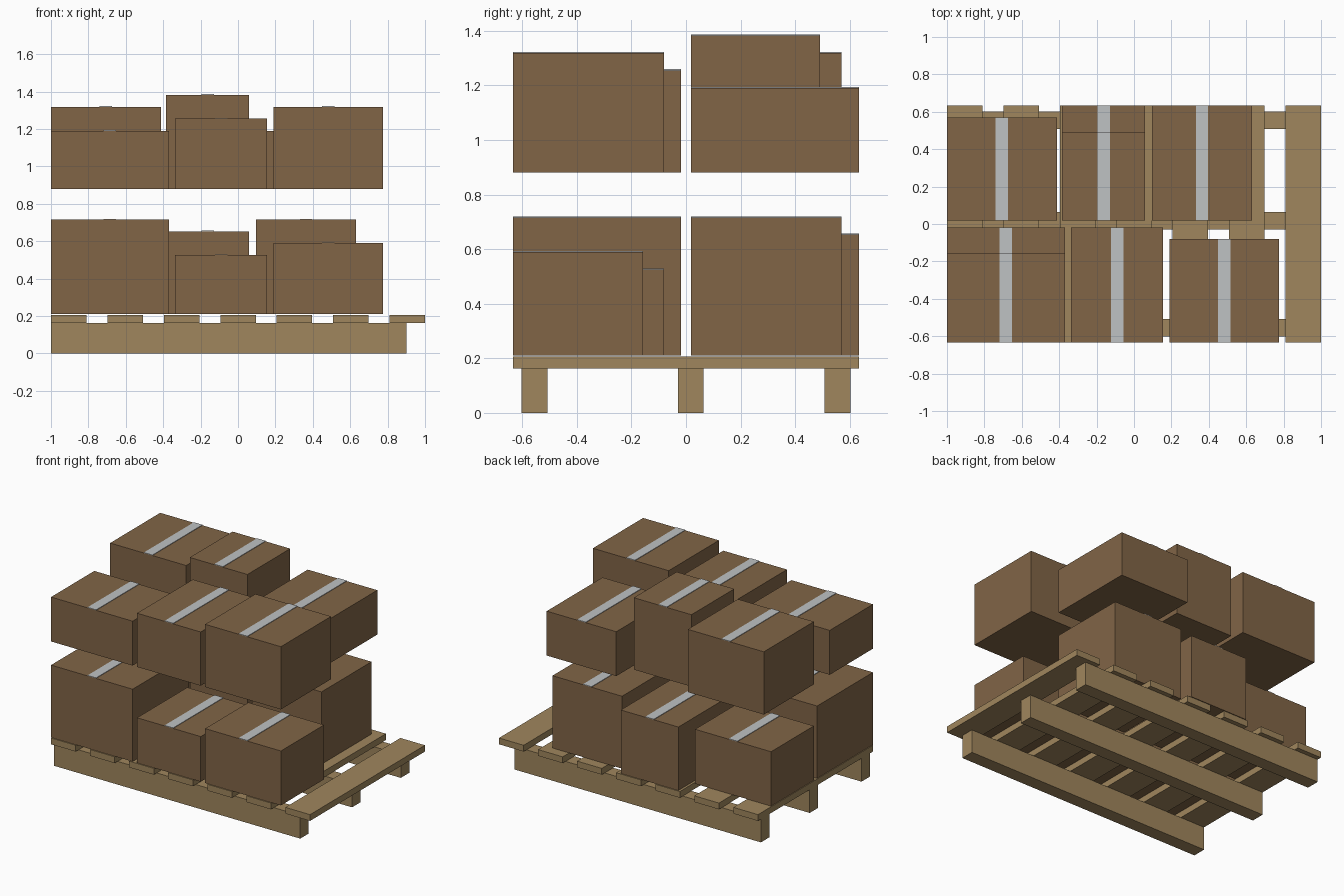
import bpy, bmesh

if "Cube" in bpy.data.objects:
    bpy.data.objects.remove(bpy.data.objects["Cube"])


def material(name, rgb):
    m = bpy.data.materials.new(name)
    m.diffuse_color = (*rgb, 1)
    m.use_nodes = True
    m.node_tree.nodes["Principled BSDF"].inputs["Base Color"].default_value = m.diffuse_color
    return m


CARDBOARD = material("cardboard brown", (0.22, 0.13, 0.062))
WOOD = material("pallet wood", (0.35, 0.24, 0.11))
TAPE = material("tape grey", (0.52, 0.54, 0.55))


def block(name, x, y, z, mat):
    """Axis-aligned block from (min, max) ranges."""
    bm = bmesh.new()
    bmesh.ops.create_cube(bm, size=1)
    for v in bm.verts:
        v.co = [r[0] if c < 0 else r[1] for c, r in zip(v.co, (x, y, z))]
    mesh = bpy.data.meshes.new(name)
    bm.to_mesh(mesh)
    bm.free()
    mesh.materials.append(mat)
    obj = bpy.data.objects.new(name, mesh)
    bpy.context.collection.objects.link(obj)
    return obj


# Pallet: three bearers and seven deck slats
for i, y in enumerate((-0.555, 0.017, 0.555)):
    block(f"pallet_bearer_{i + 1}", (-1, 0.902), (y - 0.047, y + 0.047), (0, 0.162), WOOD)
for i in range(7):
    x = -1 + i * 0.3017
    block(f"pallet_slat_{i + 1}", (x, x + 0.19), (-0.634, 0.634), (0.162, 0.206), WOOD)

# Column footprints: x range shared by both layers
LEFT_F, MID_F, RIGHT_F = (-1, -0.37), (-0.336, 0.156), (0.19, 0.775)
LEFT_B, MID_B, RIGHT_B = (-1, -0.413), (-0.385, 0.06), (0.095, 0.632)

# Cartons: name, x range, y range, bottom, top
F, B = -0.634, 0.018
LOW, HIGH = 0.21, 0.88
cartons = [
    ("lower_front_left", LEFT_F, (F, -0.018), LOW, 0.715),
    ("lower_front_middle", MID_F, (F, -0.08), LOW, 0.525),
    ("lower_front_right", RIGHT_F, (F, -0.157), LOW, 0.59),
    ("lower_back_left", LEFT_B, (B, 0.49), LOW, 0.59),
    ("lower_back_middle", MID_B, (B, 0.634), LOW, 0.653),
    ("lower_back_right", RIGHT_B, (B, 0.57), LOW, 0.715),
    ("upper_front_left", LEFT_F, (F, -0.157), HIGH, 1.19),
    ("upper_front_middle", MID_F, (F, -0.018), HIGH, 1.255),
    ("upper_front_right", RIGHT_F, (F, -0.08), HIGH, 1.318),
    ("upper_back_left", LEFT_B, (B, 0.57), HIGH, 1.318),
    ("upper_back_middle", MID_B, (B, 0.49), HIGH, 1.382),
    ("upper_back_right", RIGHT_B, (B, 0.634), HIGH, 1.19),
]
for name, x, y, bottom, top in cartons:
    block(f"{name}_carton", x, y, (bottom, top), CARDBOARD)
    # Tape strip along the middle of the lid
    mid = (x[0] + x[1]) / 2
    block(f"{name}_tape", (mid - 0.033, mid + 0.033), y, (top, top + 0.004), TAPE)
